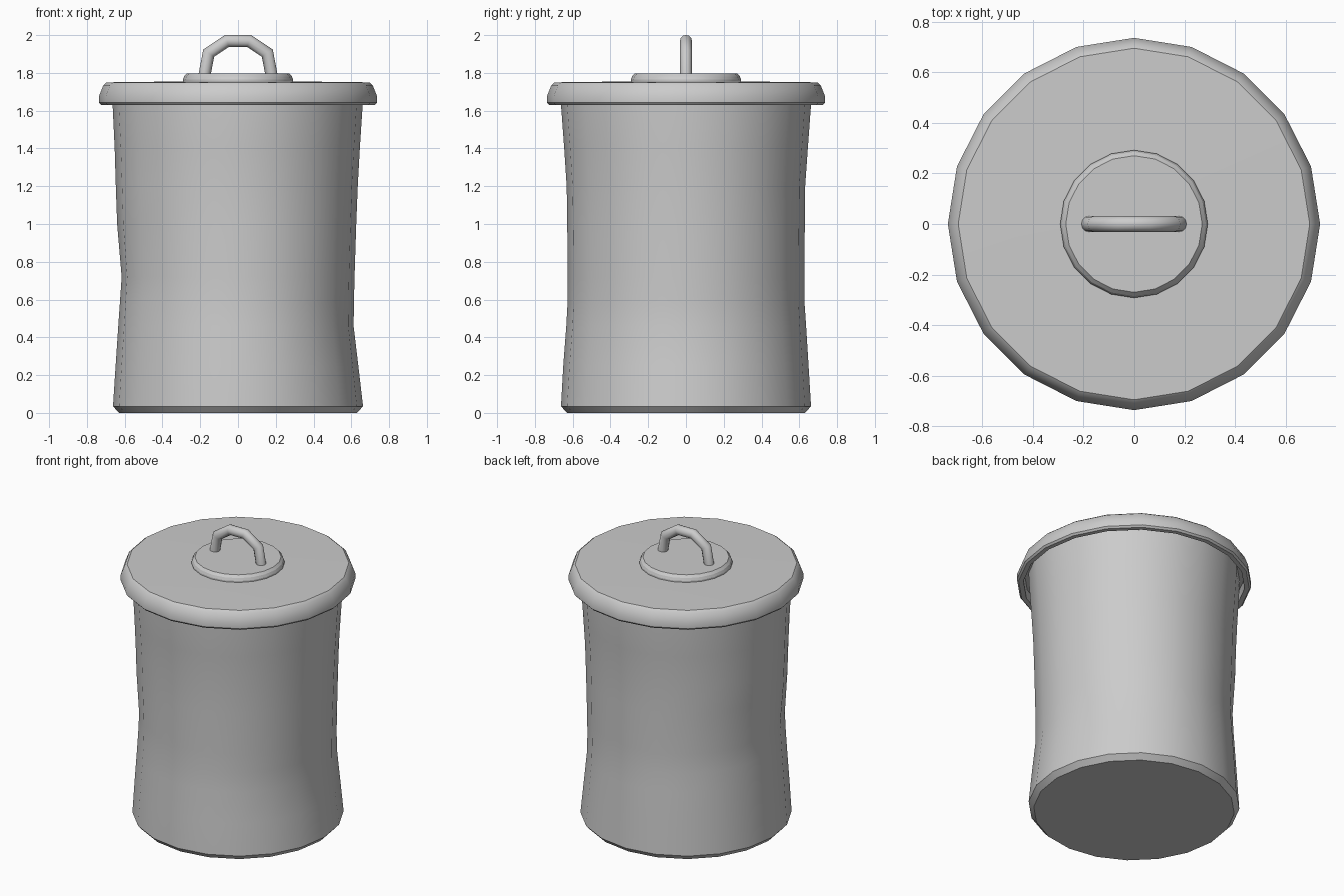
import bpy, bmesh, math
from mathutils import Vector

if "Cube" in bpy.data.objects:
    bpy.data.objects.remove(bpy.data.objects["Cube"])

SEG = 20


def finish(name, bm, angle=30):
    bmesh.ops.recalc_face_normals(bm, faces=bm.faces)
    mesh = bpy.data.meshes.new(name)
    bm.to_mesh(mesh)
    bm.free()
    ob = bpy.data.objects.new(name, mesh)
    bpy.context.collection.objects.link(ob)
    bpy.ops.object.select_all(action='DESELECT')
    ob.select_set(True)
    bpy.context.view_layer.objects.active = ob
    bpy.ops.object.shade_smooth_by_angle(angle=math.radians(angle))
    return ob


def skin(name, rings, angle=30):
    """Bridge a list of point rings and cap both ends."""
    bm = bmesh.new()
    rows = [[bm.verts.new(p) for p in ring] for ring in rings]
    n = len(rows[0])
    for a, b in zip(rows, rows[1:]):
        for i in range(n):
            j = (i + 1) % n
            bm.faces.new((a[i], a[j], b[j], b[i]))
    bm.faces.new(rows[0][::-1])
    bm.faces.new(rows[-1])
    return finish(name, bm, angle)


def circle(radius, z):
    """radius is a function of the angle."""
    ring = []
    for i in range(SEG):
        a = math.tau * i / SEG
        r = radius(a)
        ring.append((r * math.cos(a), r * math.sin(a), z))
    return ring


def lathe(name, profile, angle=30):
    return skin(name, [circle(lambda a, r=r: r, z) for r, z in profile], angle)


# Dented body: height, then radius at right, back, left and front
body = [
    (0.00, 0.63, 0.63, 0.63, 0.63),
    (0.035, 0.662, 0.662, 0.662, 0.662),
    (0.25, 0.637, 0.649, 0.648, 0.650),
    (0.46, 0.612, 0.636, 0.634, 0.634),
    (0.59, 0.614, 0.627, 0.625, 0.627),
    (0.72, 0.617, 0.627, 0.616, 0.627),
    (1.00, 0.626, 0.629, 0.640, 0.629),
    (1.20, 0.634, 0.631, 0.647, 0.632),
    (1.40, 0.645, 0.645, 0.653, 0.645),
    (1.63, 0.660, 0.662, 0.664, 0.662),
    (1.70, 0.662, 0.662, 0.664, 0.662),
]


def blend(right, back, left, front):
    def radius(a):
        c, s = math.cos(a), math.sin(a)
        return (right if c > 0 else left) * c * c + (back if s > 0 else front) * s * s
    return radius


skin("can_body", [circle(blend(*row[1:]), row[0]) for row in body])

# Lid with a turned-down lip
lathe("lid", [(0.66, 1.69), (0.69, 1.69), (0.695, 1.63), (0.725, 1.63), (0.736, 1.642),
              (0.736, 1.677), (0.713, 1.735), (0.695, 1.75), (0.29, 1.755)])

# Raised plate under the handle
lathe("handle_plate", [(0.292, 1.745), (0.292, 1.765), (0.285, 1.782),
                       (0.27, 1.798)], 20)

# Bent tube handle, right half mirrored from the left
half = [(-0.180, 1.775), (-0.155, 1.905), (-0.058, 1.969)]
path = [Vector((x, 0, z)) for x, z in half]
path += [Vector((-p.x, 0, p.z)) for p in reversed(path)]
R = 0.032
rings = []
for i, p in enumerate(path):
    d_in = (p - path[max(i - 1, 0)]).normalized()
    d_out = (path[min(i + 1, len(path) - 1)] - p).normalized()
    t = (d_in + d_out).normalized()
    side = Vector((-t.z, 0, t.x))
    miter = 1 / max(t.dot(d_in), t.dot(d_out))
    rings.append([p + side * (R * miter * math.cos(math.tau * k / 12))
                  + Vector((0, R * math.sin(math.tau * k / 12), 0)) for k in range(12)])
skin("lid_handle", rings, 50)
